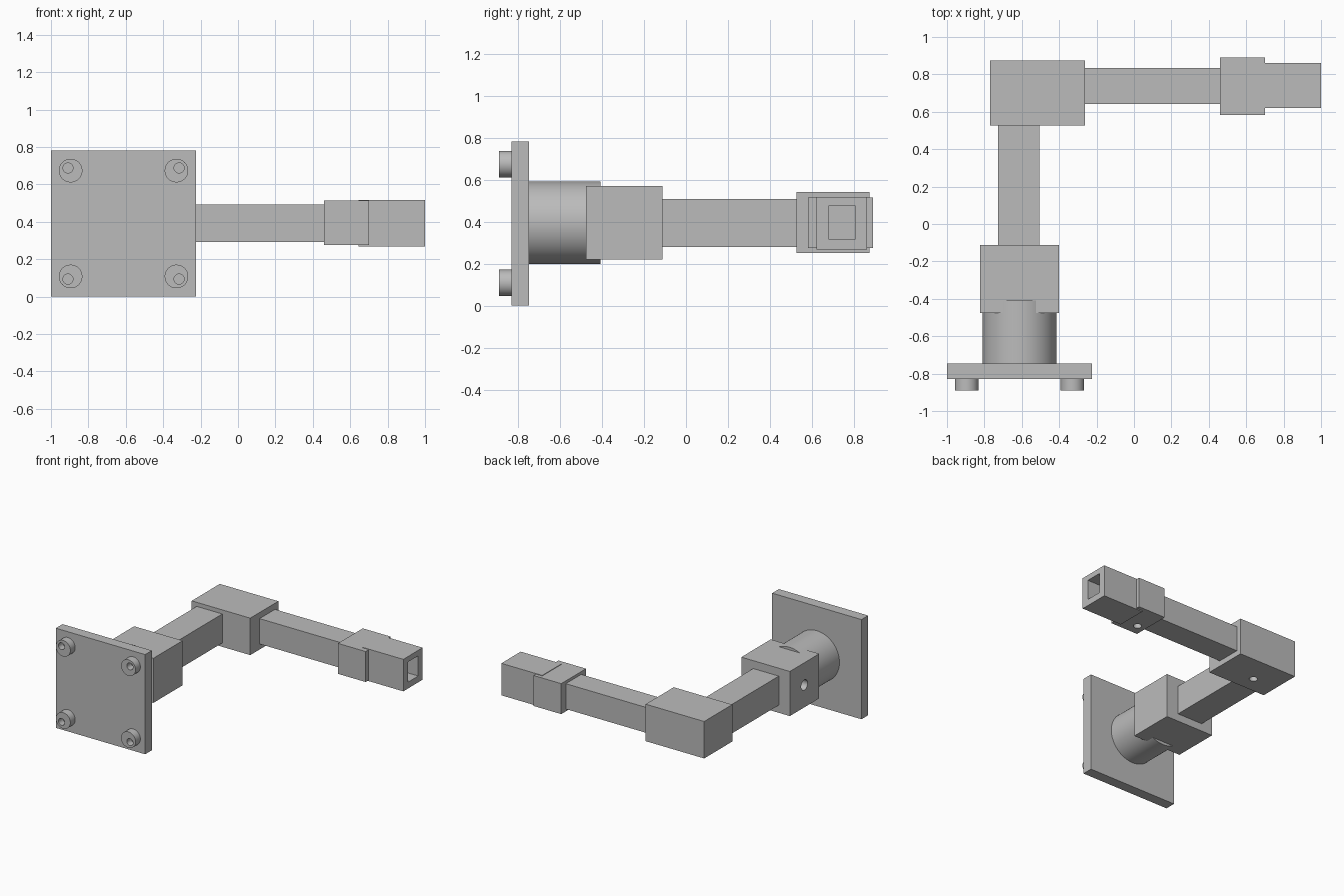
import bpy
import math
from mathutils import Vector

default = bpy.data.objects.get("Cube")
if default:
    bpy.data.objects.remove(default, do_unlink=True)

GREY = (0.5, 0.5, 0.5, 1.0)
metal = bpy.data.materials.new("plain grey")
metal.use_nodes = True
metal.diffuse_color = GREY
metal.node_tree.nodes["Principled BSDF"].inputs["Base Color"].default_value = GREY


def box(name, low, high):
    """Flat-faced block between two opposite corners."""
    low, high = Vector(low), Vector(high)
    bpy.ops.mesh.primitive_cube_add(size=1, location=(low + high) / 2)
    ob = bpy.context.object
    ob.name = name
    ob.scale = high - low
    bpy.ops.object.transform_apply(location=False, rotation=False, scale=True)
    ob.data.materials.append(metal)
    return ob


def rod(name, start, end, radius, sides=64):
    """Smooth cylinder running from start to end."""
    start, end = Vector(start), Vector(end)
    axis = end - start
    bpy.ops.mesh.primitive_cylinder_add(
        vertices=sides, radius=radius, depth=axis.length,
        location=(start + end) / 2,
        rotation=axis.to_track_quat('Z', 'Y').to_euler())
    ob = bpy.context.object
    ob.name = name
    ob.data.materials.append(metal)
    bpy.ops.object.shade_smooth_by_angle(angle=math.radians(30))
    return ob


def cut(target, cutter):
    """Subtract the cutter and discard it."""
    cutter.hide_render = True
    mod = target.modifiers.new("hole", 'BOOLEAN')
    mod.operation = 'DIFFERENCE'
    mod.solver = 'EXACT'
    mod.object = cutter
    bpy.ops.object.select_all(action='DESELECT')
    target.select_set(True)
    bpy.context.view_layer.objects.active = target
    bpy.ops.object.modifier_apply(modifier=mod.name)
    bpy.data.objects.remove(cutter, do_unlink=True)
    bpy.ops.object.shade_smooth_by_angle(angle=math.radians(30))


CX, CZ = -0.612, 0.391   # centre of the base plate

# Base plate with four hollow feet, each hole shifted towards its corner
box("base_plate", (-1.0, -0.83, 0.0), (-0.225, -0.747, 0.782))
for sx, side in ((-1, "right"), (1, "left")):
    for sz, level in ((-1, "lower"), (1, "upper")):
        x, z = CX + sx * 0.283, CZ + sz * 0.283
        foot = rod(f"{level}_{side}_foot", (x, -0.89, z), (x, -0.82, z), 0.063)
        x, z = x + sx * 0.014, z + sz * 0.014
        cut(foot, rod("foot_cutter", (x, -0.95, z), (x, -0.835, z), 0.027, 32))

# Round motor drum, slightly breaking out of the shoulder block
rod("base_drum", (CX, -0.76, CZ + 0.003), (CX, -0.408, CZ + 0.003), 0.197, 96)

# Shoulder block with a blind screw hole in its outer side
shoulder = box("shoulder_block", (-0.823, -0.476, 0.22), (-0.402, -0.112, 0.57))
cut(shoulder, rod("shoulder_cutter", (-0.9, -0.292, 0.395), (-0.72, -0.292, 0.395), 0.04, 32))

# First arm
box("lower_arm", (-0.727, -0.13, 0.28), (-0.505, 0.54, 0.508))

# Elbow block with a blind screw hole underneath
elbow = box("elbow_block", (-0.77, 0.526, 0.25), (-0.262, 0.874, 0.54))
cut(elbow, rod("elbow_cutter", (-0.565, 0.655, 0.2), (-0.565, 0.655, 0.35), 0.03, 32))

# Second arm
box("upper_arm", (-0.28, 0.642, 0.293), (0.48, 0.833, 0.492))

# Wrist block with a blind screw hole underneath, cleared for the tip socket
wrist = box("wrist_block", (0.46, 0.582, 0.275), (0.7, 0.89, 0.514))
cut(wrist, rod("wrist_cutter", (0.53, 0.67, 0.2), (0.53, 0.67, 0.35), 0.03, 32))

# Tip with a square socket
tip = box("tip_socket", (0.645, 0.621, 0.267), (1.0, 0.861, 0.518))
cut(tip, box("socket_cutter", (0.72, 0.678, 0.317), (1.1, 0.806, 0.475)))
